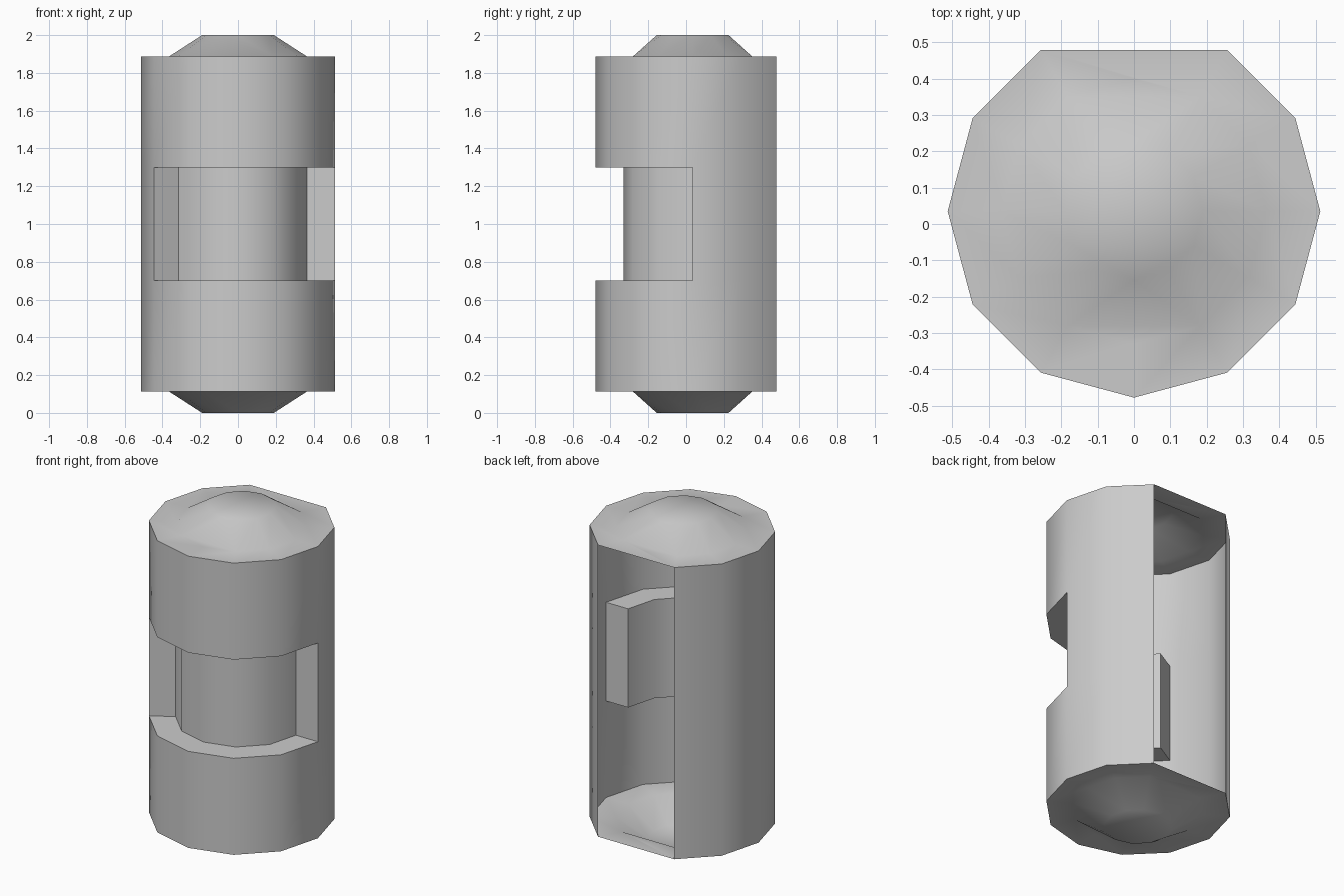
import bpy, bmesh, math

if "Cube" in bpy.data.objects:
    bpy.data.objects.remove(bpy.data.objects["Cube"])

CY = 0.035                       # axis offset caused by the open back
R_OUT, R_IN, R_TOP = 0.513, 0.365, 0.19
Z = [0.113, 0.70, 1.30, 1.887]   # shell base, recess bottom, recess top, shell top

bm = bmesh.new()


def pt(i, r, z):
    a = math.radians(30 * i)
    return (r * math.cos(a), CY + r * math.sin(a), z)


def face(*pts):
    bm.faces.new([bm.verts.new(p) for p in pts])


# Twelve-sided shell: back two segments open, front five recessed
for i in range(12):
    if i in (2, 3):
        continue
    for k in range(3):
        lo, hi = Z[k], Z[k + 1]
        r = R_IN if k == 1 and i >= 7 else R_OUT
        face(pt(i, r, lo), pt(i + 1, r, lo), pt(i + 1, r, hi), pt(i, r, hi))
    # Recess floor and ceiling
    if i >= 7:
        for z in Z[1:3]:
            face(pt(i, R_IN, z), pt(i + 1, R_IN, z), pt(i + 1, R_OUT, z), pt(i, R_OUT, z))
# Recess end walls
for i in (7, 12):
    face(pt(i, R_IN, Z[1]), pt(i, R_OUT, Z[1]), pt(i, R_OUT, Z[2]), pt(i, R_IN, Z[2]))

# End caps: flat rim, sloped band, flat disc
for zr, zt in ((Z[3], 2.0), (Z[0], 0.0)):
    for i in range(12):
        if i not in (2, 3):
            face(pt(i, R_OUT, zr), pt(i + 1, R_OUT, zr), pt(i + 1, R_IN, zr), pt(i, R_IN, zr))
        if i not in (2, 3, 8, 9):
            face(pt(i, R_IN, zr), pt(i + 1, R_IN, zr), pt(i + 1, R_TOP, zt), pt(i, R_TOP, zt))
    face(pt(2, R_OUT, zr), pt(4, R_OUT, zr), pt(4, R_IN, zr), pt(3, R_IN, zr), pt(2, R_IN, zr))
    # Flattened tips at front and back
    for i in (2, 8):
        a, b, c = (pt(i + j, R_IN, zr) for j in range(3))
        ta, tb, tc = (pt(i + j, R_TOP, zt) for j in range(3))
        face(a, b, c)
        face(a, tb, ta)
        face(a, c, tb)
        face(c, tc, tb)
    face(*[pt(i, R_TOP, zt) for i in range(12)])

bmesh.ops.remove_doubles(bm, verts=bm.verts, dist=0.0005)
bmesh.ops.recalc_face_normals(bm, faces=bm.faces)
# Make sure the top disc points up
top = max(bm.faces, key=lambda f: f.calc_center_median().z)
if top.normal.z < 0:
    bmesh.ops.reverse_faces(bm, faces=bm.faces)

mesh = bpy.data.meshes.new("canister_shell")
bm.to_mesh(mesh)
bm.free()
obj = bpy.data.objects.new("canister_shell", mesh)
bpy.context.collection.objects.link(obj)

mat = bpy.data.materials.new("light_grey")
mat.diffuse_color = (0.6, 0.6, 0.6, 1)
mat.use_nodes = True
mat.node_tree.nodes["Principled BSDF"].inputs["Base Color"].default_value = mat.diffuse_color
mesh.materials.append(mat)

bpy.context.view_layer.objects.active = obj
obj.select_set(True)
bpy.ops.object.shade_smooth_by_angle(angle=math.radians(40))
